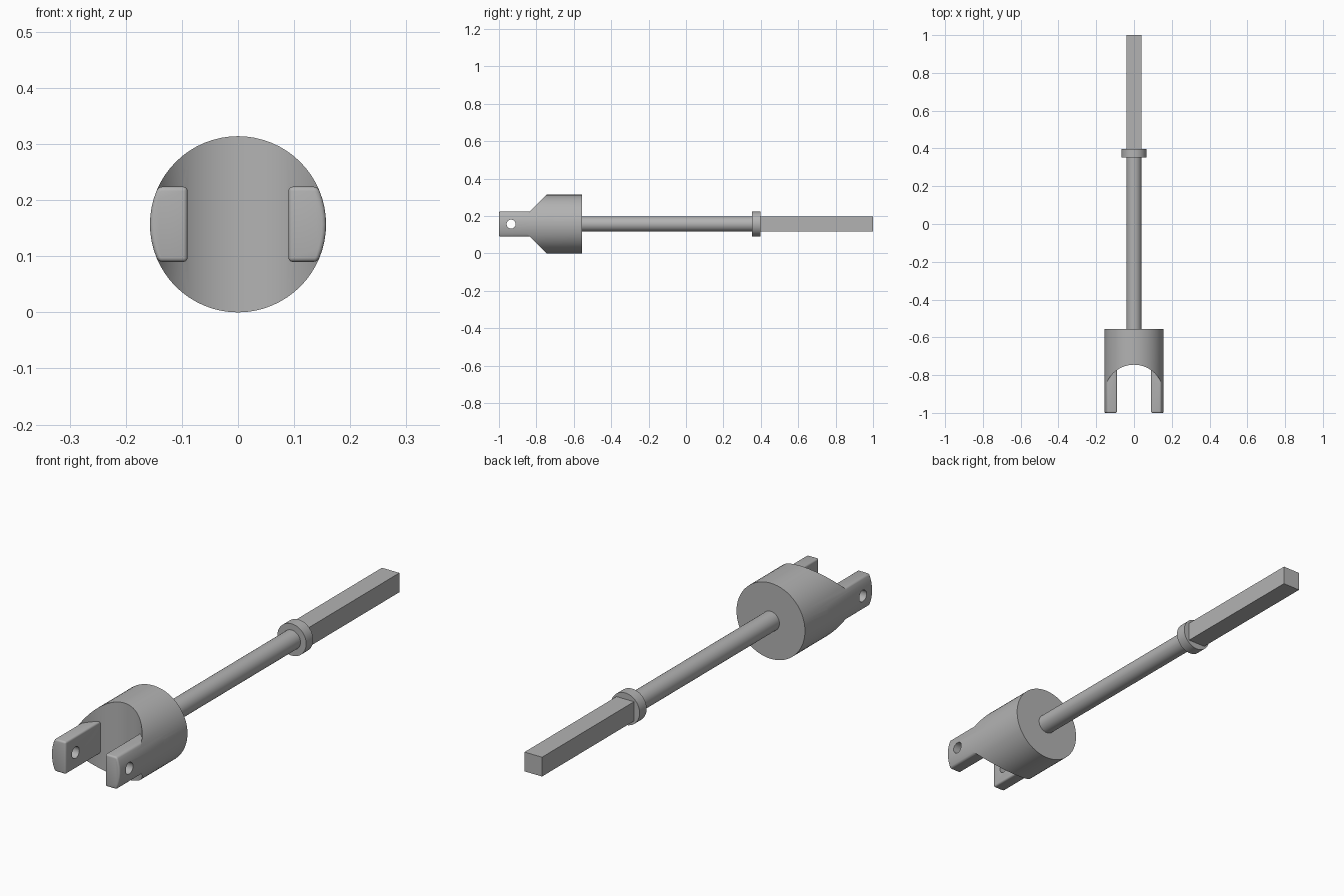
import bpy
import math
from mathutils import Matrix, Vector

cube = bpy.data.objects.get("Cube")
if cube:
    bpy.data.objects.remove(cube, do_unlink=True)

AXIS_Z = 0.157      # height of the shaft axis
RADIUS = 0.157      # radius of the fork body and of its scooped mouth
MOUTH_Y = -0.902    # centre of the scooped mouth
ROD = 0.04

steel = bpy.data.materials.new("steel grey")
steel.use_nodes = True
GREY = (0.45, 0.45, 0.45, 1)
steel.diffuse_color = GREY
steel.node_tree.nodes["Principled BSDF"].inputs["Base Color"].default_value = GREY


def finish(name):
    obj = bpy.context.object
    obj.name = name
    bpy.ops.object.transform_apply(location=True, rotation=True, scale=True)
    obj.data.materials.append(steel)
    return obj


def rod_y(name, radius, y0, y1, sides=64):
    bpy.ops.mesh.primitive_cylinder_add(
        vertices=sides, radius=radius, depth=y1 - y0,
        location=(0, (y0 + y1) / 2, AXIS_Z), rotation=(math.pi / 2, 0, 0))
    return finish(name)


def box(name, x0, x1, y0, y1, half_z):
    bpy.ops.mesh.primitive_cube_add(size=1, location=((x0 + x1) / 2, (y0 + y1) / 2, AXIS_Z))
    bpy.context.object.scale = (x1 - x0, y1 - y0, 2 * half_z)
    return finish(name)


def apply_modifier(obj, mod):
    bpy.context.view_layer.objects.active = obj
    bpy.ops.object.modifier_apply(modifier=mod.name)


def boolean(obj, tool, operation):
    mod = obj.modifiers.new("cut", 'BOOLEAN')
    mod.operation = operation
    mod.solver = 'EXACT'
    mod.object = tool
    apply_modifier(obj, mod)
    bpy.data.objects.remove(tool, do_unlink=True)


def smooth(obj):
    bpy.ops.object.select_all(action='DESELECT')
    obj.select_set(True)
    bpy.context.view_layer.objects.active = obj
    bpy.ops.object.shade_smooth_by_angle(angle=math.radians(25))


# Fork body: a drum with a round mouth scooped through it vertically
fork = rod_y("fork_body", RADIUS, -0.85, -0.555)
bpy.ops.mesh.primitive_cylinder_add(vertices=64, radius=RADIUS, depth=1,
                                    location=(0, MOUTH_Y, AXIS_Z))
boolean(fork, finish("mouth_cutter"), 'DIFFERENCE')

# Fork lugs: slices of the same drum with softened edges
for side in (-1, 1):
    lug = rod_y("lug", RADIUS, -1, -0.7)
    x0, x1 = sorted((side * 0.09, side * 0.3))
    boolean(lug, box("lug_slice", x0, x1, -1.1, -0.6, 0.067), 'INTERSECT')
    bevel = lug.modifiers.new("soft_edges", 'BEVEL')
    bevel.width = 0.008
    bevel.segments = 4
    bevel.limit_method = 'ANGLE'
    bevel.angle_limit = math.radians(40)
    apply_modifier(lug, bevel)
    boolean(fork, lug, 'UNION')

# Pin hole through both lugs
bpy.ops.mesh.primitive_cylinder_add(vertices=32, radius=0.024, depth=1,
                                    location=(0, -0.935, AXIS_Z),
                                    rotation=(0, math.pi / 2, 0))
boolean(fork, finish("pin_cutter"), 'DIFFERENCE')
smooth(fork)

# Round shaft, collar and square drive end
smooth(rod_y("round_shaft", ROD, -0.56, 0.36, 48))
smooth(rod_y("collar", 0.066, 0.352, 0.398))
box("square_drive", -ROD, ROD, 0.39, 1, ROD)
